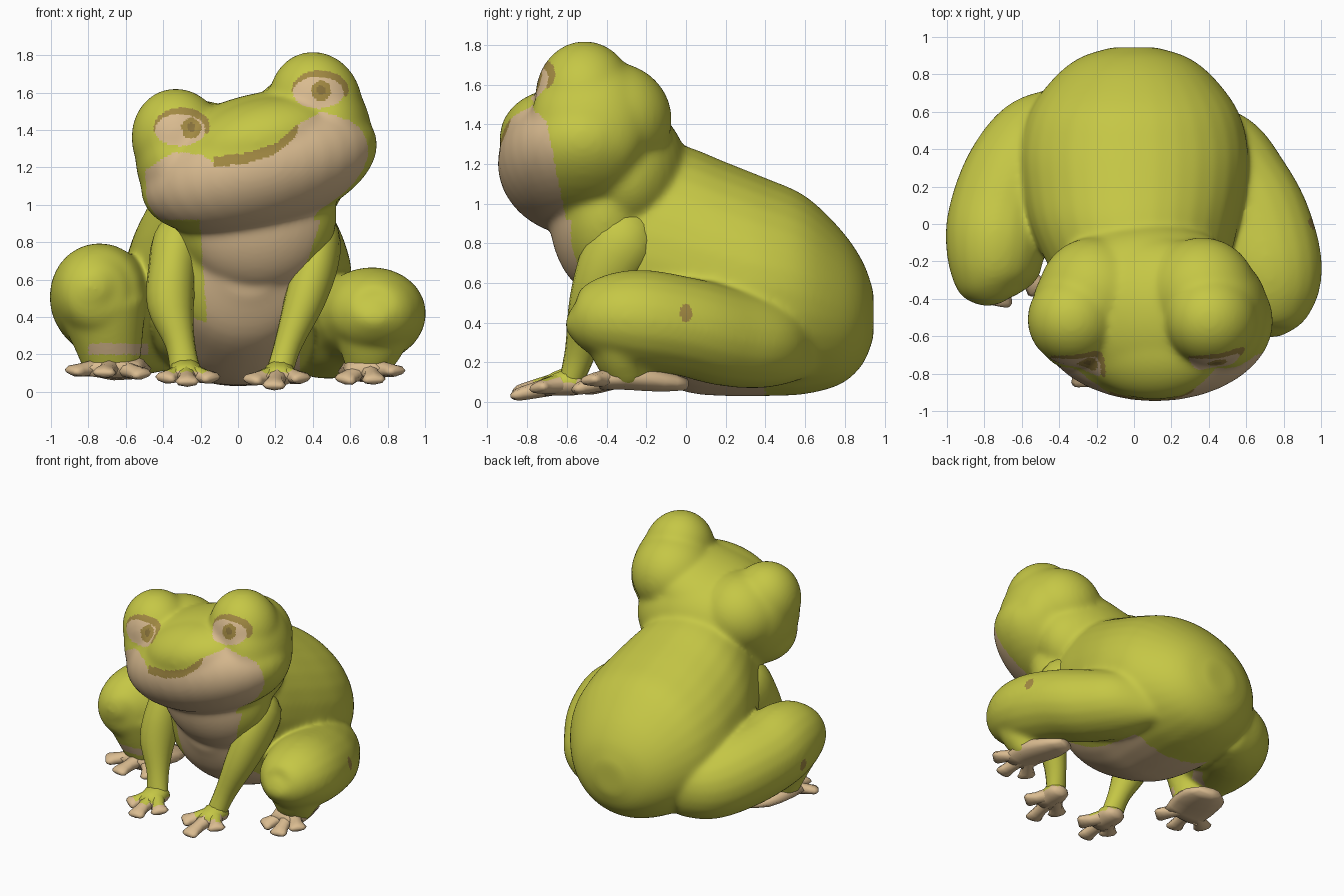
import bpy, bmesh, math
from mathutils import Vector, Matrix

cube = bpy.data.objects.get("Cube")
if cube:
    bpy.data.objects.remove(cube, do_unlink=True)


def material(name, colour):
    m = bpy.data.materials.new(name)
    m.use_nodes = True
    m.diffuse_color = (*colour, 1)
    m.node_tree.nodes["Principled BSDF"].inputs["Base Color"].default_value = (*colour, 1)
    return m


GREEN, TAN, BROWN, DARK = range(4)
palette = [material("skin green", (.56, .57, .06)),
           material("belly tan", (.7, .5, .28)),
           material("marking brown", (.36, .25, .055)),
           material("pupil brown", (.25, .17, .045))]


def ellipsoid(bm, centre, radii, roll=0):
    place = (Matrix.Translation(centre) @ Matrix.Rotation(roll, 4, 'Y')
             @ Matrix.Diagonal((*radii, 1)))
    bmesh.ops.create_uvsphere(bm, u_segments=32, v_segments=20, radius=1, matrix=place)


def tube(bm, stations, axis=None, sides=20, steps=4):
    """Smooth tube through stations (x, y, z, half width, half height)."""
    s = [Vector(p) for p in stations]
    s = [s[0] * 2 - s[1]] + s + [s[-1] * 2 - s[-2]]
    path = []
    for a, b, c, d in zip(s, s[1:], s[2:], s[3:]):
        for k in range(steps):
            t = k / steps
            path.append((b * 2 + (c - a) * t + (a * 2 - b * 5 + c * 4 - d) * t * t
                         + (b * 3 - a - c * 3 + d) * t ** 3) / 2)
    path.append(s[-2])
    rings = []
    for i, p in enumerate(path):
        ahead, behind = path[min(i + 1, len(path) - 1)], path[max(i - 1, 0)]
        along = Vector(axis) if axis else Vector((ahead - behind)[:3]).normalized()
        side = Vector((1, 0, 0))
        side = (side - along * side.dot(along)).normalized()
        up = along.cross(side)
        ring = []
        for k in range(sides):
            a = math.tau * k / sides
            ring.append(bm.verts.new(Vector(p[:3]) + side * max(p[3], .004) * math.cos(a)
                                     + up * max(p[4], .004) * math.sin(a)))
        rings.append(ring)
    for r, q in zip(rings, rings[1:]):
        for k in range(sides):
            j = (k + 1) % sides
            bm.faces.new((r[k], r[j], q[j], q[k]))
    bm.faces.new(rings[0])
    bm.faces.new(rings[-1])


def finish(name, bm, paint, voxel=None):
    bmesh.ops.recalc_face_normals(bm, faces=bm.faces[:])
    mesh = bpy.data.meshes.new(name)
    bm.to_mesh(mesh)
    bm.free()
    ob = bpy.data.objects.new(name, mesh)
    bpy.context.collection.objects.link(ob)
    if voxel:
        blend = ob.modifiers.new("blend", 'REMESH')
        blend.mode, blend.voxel_size = 'VOXEL', voxel
        soft = ob.modifiers.new("soften", 'SMOOTH')
        soft.factor, soft.iterations = .5, 45
        bpy.context.view_layer.objects.active = ob
        for m in ("blend", "soften"):
            bpy.ops.object.modifier_apply(modifier=m)
    for m in palette:
        ob.data.materials.append(m)
    for p in ob.data.polygons:
        p.material_index = paint(p.center, p.normal)
        p.use_smooth = True


def along_line(points, x):
    for (a, p), (b, q) in zip(points, points[1:]):
        if a <= x <= b:
            return p + (q - p) * (x - a) / (b - a)
    return points[0][1] if x < points[0][0] else points[-1][1]


# Torso
bm = bmesh.new()
tube(bm, [(.06, -.52, .78, .2, .26), (.04, -.4, .77, .4, .48), (.02, -.2, .73, .49, .59),
          (0, 0, .67, .56, .62), (0, .2, .62, .6, .59), (0, .4, .58, .61, .55),
          (0, .6, .54, .56, .5), (0, .78, .48, .43, .39), (0, .89, .45, .29, .26),
          (0, .945, .44, .12, .12)], axis=(0, 1, 0), sides=32)

# Head, tilted to one side
ROLL = math.radians(-15)
head = Matrix.Translation((.1, -.5, 1.25)) @ Matrix.Rotation(ROLL, 4, 'Y')
ellipsoid(bm, head @ Vector((0, -.02, -.05)), (.65, .43, .34), ROLL)       # jaw
ellipsoid(bm, head @ Vector((0, .02, .06)), (.57, .42, .28), ROLL)         # skull
ellipsoid(bm, head @ Vector((.03, -.13, .08)), (.42, .31, .23), ROLL)      # snout
for s in (1, -1):
    ellipsoid(bm, head @ Vector((s * .38, -.01, .2)), (.25, .25, .28), ROLL)   # eye bump
    ellipsoid(bm, head @ Vector((s * .3, .12, .1)), (.3, .31, .29), ROLL)      # back lobe
    ellipsoid(bm, head @ Vector((s * .43, .02, .06)), (.21, .3, .33), ROLL)    # cheek
ellipsoid(bm, (.1, -.41, .95), (.43, .28, .42))                            # throat
ellipsoid(bm, (.08, -.3, 1.15), (.5, .31, .36))                            # nape

# Thighs and shins, blended into the body
tube(bm, [(.3, .6, .3, .12, .18), (.44, .4, .3, .25, .23), (.56, .2, .33, .28, .25),
          (.66, 0, .38, .29, .25), (.72, -.25, .42, .29, .25), (.73, -.45, .43, .23, .2),
          (.73, -.56, .44, .13, .12), (.73, -.59, .45, .03, .03)], steps=6)
tube(bm, [(.72, -.34, .38, .24, .18), (.71, -.32, .24, .18, .15), (.68, -.28, .1, .11, .1)])
tube(bm, [(-.33, .62, .32, .14, .2), (-.49, .47, .35, .25, .26), (-.62, .28, .41, .28, .28),
          (-.71, .06, .47, .28, .28), (-.74, -.12, .52, .27, .28), (-.75, -.3, .54, .22, .23),
          (-.74, -.39, .55, .14, .14), (-.73, -.43, .55, .03, .03)], steps=6)
tube(bm, [(-.73, -.2, .48, .25, .2), (-.7, -.17, .31, .2, .17), (-.67, -.14, .12, .15, .12)])

JAW = [(-.52, 1.17), (-.35, 1.28), (-.2, 1.27), (-.1, 1.21), (.05, 1.22), (.2, 1.28),
       (.3, 1.42), (.45, 1.5), (.6, 1.45), (.72, 1.36)]
LIP = [(-.13, 1.23), (.05, 1.25), (.2, 1.3), (.27, 1.36), (.32, 1.41)]
EYES = [(-.31, 1.4, .06), (.43, 1.6, .015)]


def inside(u, v, a, b):
    return (u / a) ** 2 + (v / b) ** 2 < 1


def paint_body(c, n):
    x, y, z = c
    if z > 1.1 and y < -.45 and n.y < 0:
        for ex, ez, shift in EYES:
            u, v = x - ex, z - ez
            if inside(u - shift, v - .015, .022, .025):
                return DARK
            if inside(u - shift, v - .01, .052, .055):
                return BROWN
            if inside(u, v, .135, .085):
                return TAN
            if v > -.02 and inside(u - .01, v - .015, .15, .105):
                return BROWN
        if -.13 < x < .32 and abs(z - along_line(LIP, x)) < .028:
            return BROWN
    if z > .92:
        return TAN if z < along_line(JAW, x) and y < -.59 - .2 * (z - .85) else GREEN
    if abs(n.x) > .4 and abs(x) > .8 and inside(y, z - .45, .03, .045):
        return BROWN
    if -.8 < x < -.48 and .2 < z < .26 and n.y < -.2:
        return TAN
    if n.z < -.5 and z < .4 and y < .4 and abs(x) < .33:
        return TAN
    if n.y < -.1 and y < -.1 and abs(x - .13 * z) < .14 + .2 * z:
        return TAN
    return GREEN


finish("body_and_head", bm, paint_body, voxel=.0125)


# Front legs
for name, stations in {
    "left_front_leg": [(.3, -.15, .93, .03, .05), (.4, -.28, .84, .13, .16),
                       (.42, -.38, .7, .12, .16), (.36, -.47, .5, .11, .12),
                       (.27, -.53, .26, .075, .08), (.22, -.58, .1, .07, .06)],
    "right_front_leg": [(-.22, -.15, .92, .03, .05), (-.31, -.28, .82, .13, .16),
                        (-.35, -.38, .65, .13, .16), (-.36, -.46, .46, .125, .13),
                        (-.31, -.53, .26, .08, .08), (-.28, -.58, .1, .08, .06)],
}.items():
    bm = bmesh.new()
    tube(bm, stations, sides=16)
    finish(name, bm, lambda c, n: GREEN)


# Feet: a flat sole with flared, blunt toes
def foot(name, heel, ankle, width, toes, tan_height):
    bm = bmesh.new()
    heel, ankle = Vector(heel), Vector(ankle)
    tube(bm, [(*heel, width * .5, .03), (*heel.lerp(ankle, .4), width * .9, .055),
              (*ankle, width, .07), (ankle.x, ankle.y - .12, ankle.z - .03, width * .9, .04)],
         sides=10, steps=2)
    for tip in toes:
        tip = Vector(tip)
        tube(bm, [(*ankle, .07, .055), (*ankle.lerp(tip, .6), .045, .04),
                  (*ankle.lerp(tip, .9), .065, .03), (*tip, .045, .012)], sides=8, steps=2)
    finish(name, bm, lambda c, n: TAN if c.z < tan_height or n.z < -.3 else GREEN)


foot("left_front_foot", (.24, -.5, .08), (.22, -.6, .1), .085,
     [(.06, -.76, .06), (.19, -.88, .03), (.35, -.76, .07)], .11)
foot("right_front_foot", (-.28, -.5, .09), (-.28, -.6, .11), .09,
     [(-.4, -.76, .07), (-.27, -.87, .05), (-.13, -.76, .07)], .11)
foot("left_hind_foot", (.62, 0, .09), (.69, -.32, .13), .13,
     [(.56, -.5, .06), (.73, -.57, .06), (.86, -.5, .11)], .3)
foot("right_hind_foot", (-.58, .12, .1), (-.67, -.16, .14), .18,
     [(-.9, -.32, .11), (-.72, -.44, .1), (-.5, -.36, .09)], .3)
